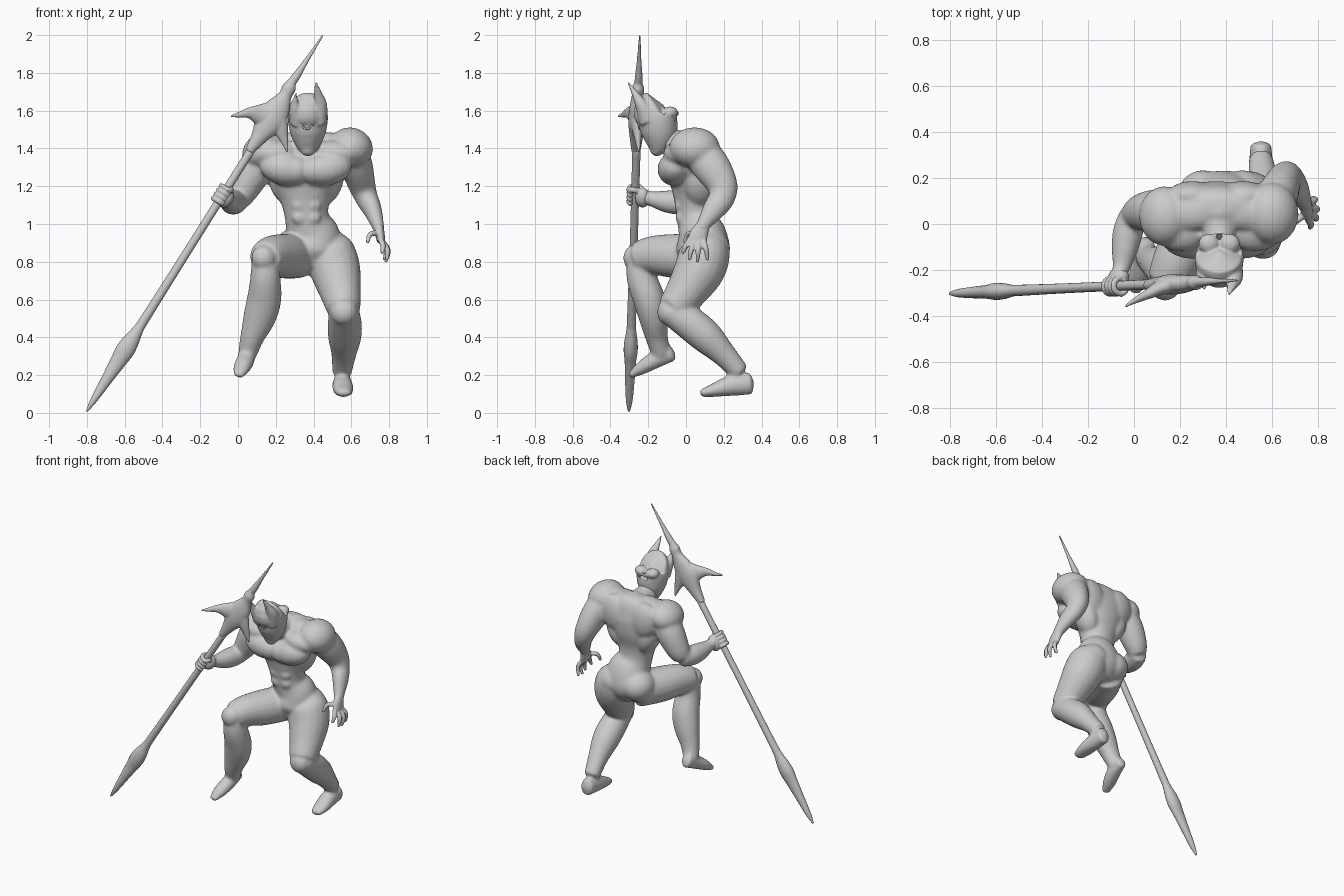
import bpy, bmesh, math
from mathutils import Vector, Matrix

X, Y = Vector((1, 0, 0)), Vector((0, 1, 0))


def loft(bm, pts, ref=X, sides=20, sub=5):
    """Smooth elliptical tube through (x, y, z, r_side[, r_depth]) stations."""
    p = [Vector(q if len(q) == 5 else (*q, q[3])) for q in pts]
    fine = []
    for i in range(len(p) - 1):
        a, b, c, d = p[max(i - 1, 0)], p[i], p[i + 1], p[min(i + 2, len(p) - 1)]
        for k in range(sub):
            t = k / sub
            fine.append(0.5 * (2 * b + (c - a) * t + (2 * a - 5 * b + 4 * c - d) * t * t
                               + (3 * b - a - 3 * c + d) * t ** 3))
    fine.append(p[-1])
    centers = [Vector(q[:3]) for q in fine]
    rings = []
    for i, q in enumerate(fine):
        t = (centers[min(i + 1, len(fine) - 1)] - centers[max(i - 1, 0)]).normalized()
        u = (ref - t * ref.dot(t)).normalized()
        v = t.cross(u)
        ru, rv = max(q[3], .002), max(q[4], .002)
        rings.append([bm.verts.new(centers[i] + u * ru * math.cos(a) + v * rv * math.sin(a))
                      for a in (2 * math.pi * k / sides for k in range(sides))])
    for r, s in zip(rings, rings[1:]):
        for k in range(sides):
            j = (k + 1) % sides
            bm.faces.new((r[k], r[j], s[j], s[k]))
    # rounded end caps
    for ring, inner, c, r in ((rings[0], rings[1], centers[0], fine[0]),
                              (rings[-1], rings[-2], centers[-1], fine[-1])):
        mid = sum((w.co for w in inner), Vector()) / sides
        tip = bm.verts.new(c + (c - mid).normalized() * min(r[3], r[4]) * .4)
        for k in range(sides):
            bm.faces.new((ring[k], ring[(k + 1) % sides], tip))


def blob(bm, loc, size, tilt=0):
    m = Matrix.Translation(loc) @ Matrix.Rotation(tilt, 4, 'Y') @ Matrix.Diagonal((*size, 1))
    bmesh.ops.create_uvsphere(bm, u_segments=20, v_segments=12, radius=1, matrix=m)


def finish(bm, name, voxel=None, smooth=3):
    bmesh.ops.recalc_face_normals(bm, faces=bm.faces)
    for f in bm.faces:
        f.smooth = True
    me = bpy.data.meshes.new(name)
    bm.to_mesh(me)
    bm.free()
    ob = bpy.data.objects.new(name, me)
    bpy.context.collection.objects.link(ob)
    if voxel:
        m = ob.modifiers.new("blend", 'REMESH')
        m.mode, m.voxel_size, m.use_smooth_shade = 'VOXEL', voxel, True
        s = ob.modifiers.new("soften", 'SMOOTH')
        s.factor, s.iterations = .5, smooth
    return ob


# ---- body: torso, legs and arms blended into one skin
b = bmesh.new()
loft(b, [(.38, .08, .765, .10, .09), (.385, .09, .85, .16, .14), (.39, .085, .94, .15, .13),
         (.365, .055, 1.03, .116, .103), (.357, .045, 1.13, .135, .108), (.355, .045, 1.24, .19, .135),
         (.36, .045, 1.35, .24, .14), (.37, .055, 1.43, .21, .11), (.37, .045, 1.475, .11, .06)], sides=32)
loft(b, [(.37, .04, 1.40, .09), (.37, -.04, 1.425, .072), (.37, -.13, 1.46, .062)])    # neck
for s in (-1, 1):
    blob(b, (.36 + s * .105, -.06, 1.29), (.14, .092, .088), s * -.15)                 # chest muscle
    blob(b, (.355 + s * .045, -.065, 1.285), (.075, .085, .08))                        # inner chest
    blob(b, (.365 + s * .16, -.015, 1.375), (.13, .105, .07), s * .1)                  # collar
    blob(b, (.365 + s * .11, .125, 1.35), (.11, .062, .13), s * .3)                    # shoulder blade
    blob(b, (.36 + s * .12, .07, 1.22), (.075, .09, .13), s * .35)                     # side of back
    blob(b, (.37 + s * .14, .05, 1.425), (.13, .085, .055), s * .25)                   # neck muscle
    blob(b, (.385 + s * .085, .115, .87), (.115, .12, .105))                           # buttock
    for k in range(3):
        blob(b, (.362 + s * .036, -.04 + .005 * k, 1.165 - .065 * k), (.042, .026, .038))  # abs

# raised leg
loft(b, [(.32, .10, .83, .118), (.24, -.05, .83, .118), (.18, -.17, .835, .103), (.142, -.25, .82, .088)])
loft(b, [(.143, -.235, .84, .07), (.145, -.235, .72, .08), (.138, -.195, .60, .091, .085),
         (.112, -.172, .50, .086, .076), (.075, -.155, .40, .064, .06), (.05, -.13, .31, .05)])
blob(b, (.135, -.275, .82), (.065, .058, .068))
loft(b, [(.052, -.075, .325, .038, .052), (.04, -.165, .28, .048, .046), (.02, -.235, .238, .046, .036),
         (.003, -.295, .198, .028, .016)])
# standing leg
loft(b, [(.46, .10, .91, .10), (.485, .10, .85, .133), (.515, .07, .755, .134), (.542, 0, .64, .11),
         (.56, -.065, .55, .09)])
loft(b, [(.562, -.085, .545, .077), (.565, .02, .475, .09), (.565, .11, .40, .088),
         (.56, .20, .31, .066), (.55, .285, .215, .052)])
blob(b, (.56, -.095, .535), (.072, .058, .072))
loft(b, [(.55, .345, .155, .046, .058), (.553, .24, .145, .054, .056), (.558, .155, .122, .054, .038),
         (.56, .08, .104, .038, .02)])

# hanging arm
blob(b, (.60, .045, 1.405), (.117, .135, .105), .4)
loft(b, [(.58, .05, 1.41, .095), (.625, .13, 1.31, .088, .10), (.655, .19, 1.21, .073, .083),
         (.68, .19, 1.14, .061, .07), (.71, .15, 1.08, .051, .062), (.738, .095, 1.0, .035, .039),
         (.745, .08, .97, .031, .041)])

# bent arm reaching for the staff
blob(b, (.13, .035, 1.385), (.112, .13, .095), -.5)
loft(b, [(.15, .05, 1.38, .09), (.085, .055, 1.28, .094), (.03, .05, 1.18, .079),
         (.0, .035, 1.125, .063)])
loft(b, [(.0, .05, 1.12, .058), (-.025, -.03, 1.115, .066), (-.04, -.11, 1.12, .058),
         (-.055, -.19, 1.135, .039), (-.07, -.235, 1.15, .036, .044)])
finish(b, "body", .0085, 14)

# ---- open hand: palm, four fingers and thumb
o = bmesh.new()
loft(o, [(.738, .095, 1.0, .03, .034), (.75, .07, .95, .026, .048), (.757, .058, .91, .022, .05)])
for root, mid, tip in (((.755, .022, .92), (.768, -.003, .88), (.762, -.018, .845)),
                       ((.76, .045, .91), (.79, .028, .865), (.788, .018, .81)),
                       ((.76, .07, .91), (.795, .065, .86), (.782, .06, .80)),
                       ((.758, .09, .915), (.785, .105, .87), (.775, .115, .81)),
                       ((.74, .04, .95), (.70, .01, .945), (.685, -.008, .90))):
    loft(o, [(*root, .016), (*mid, .0145), (*tip, .009)], ref=Y, sides=10)
finish(o, "open_hand", .0055, 2)

# ---- staff
LOW, TOP = Vector((-.80, -.302, .01)), Vector((.45, -.245, 1.995))


def along(t):
    return tuple(LOW.lerp(TOP, t))


staff = bmesh.new()
loft(staff, [(*along(t), ry, r) for t, ry, r in
             ((0, .006, .005), (.03, .018, .018), (.09, .026, .032), (.13, .03, .042), (.16, .037, .05),
              (.185, .035, .045), (.215, .026, .03), (.25, .024, .025), (.45, .021, .022),
              (.72, .022, .022))], ref=Y, sides=18)
finish(staff, "staff_shaft")

# ---- staff head: core blade plus two curved side spikes
h = bmesh.new()
loft(h, [(.06, -.265, 1.385, .024), (.115, -.263, 1.465, .036, .046), (.165, -.262, 1.545, .044, .08),
         (.21, -.26, 1.61, .04, .068), (.25, -.255, 1.68, .032, .036), (.27, -.254, 1.72, .032, .037),
         (.285, -.252, 1.75, .022, .025), (.31, -.25, 1.785, .02, .022), (.365, -.248, 1.87, .012, .013),
         (.45, -.245, 2.0, .005, .006)], ref=Y)
loft(h, [(.19, -.262, 1.57, .04, .075), (.12, -.275, 1.578, .034, .06), (.06, -.305, 1.588, .022, .03),
         (.0, -.335, 1.577, .012, .014), (-.04, -.36, 1.57, .005)], ref=Y)
loft(h, [(.20, -.262, 1.58, .04, .062), (.222, -.258, 1.51, .03, .045), (.243, -.254, 1.45, .018, .024),
         (.262, -.25, 1.38, .005)], ref=Y)
finish(h, "staff_head", .006, 2)

# ---- gripping hand: palm, thumb and four fingers curled round the shaft
g = bmesh.new()
axis = (TOP - LOW).normalized()
su = (X - axis * axis.x).normalized()
sv = axis.cross(su)
grip = LOW.lerp(TOP, .575)
blob(g, grip + Vector((.015, .04, -.012)), (.042, .04, .055), .5)
for k in range(4):
    c = grip + axis * (k - 1.5) * .026
    loft(g, [(*(c + (su * math.cos(a) + sv * math.sin(a)) * .033), .0135)
             for a in (math.radians(40 + 40 * j) for j in range(8))], ref=axis, sides=10, sub=3)
loft(g, [(*(grip + Vector((.03, .03, .02))), .018), (*(grip + Vector((.045, -.015, .03))), .015),
         (*(grip + Vector((.02, -.04, .03))), .011)], ref=Vector((0, 0, 1)), sides=10)
finish(g, "gripping_hand", .004, 1)

# ---- horned helmet head
hd = bmesh.new()
loft(hd, [(.37, -.165, 1.368, .026, .022), (.37, -.15, 1.41, .06, .06), (.37, -.143, 1.47, .09, .092),
          (.37, -.148, 1.54, .105, .106), (.37, -.158, 1.59, .104, .12), (.37, -.145, 1.605, .094, .108)], sides=28)
loft(hd, [(.43, -.19, 1.55, .042, .06), (.434, -.235, 1.63, .038, .035), (.424, -.27, 1.69, .022, .018),
          (.411, -.31, 1.755, .004)])
loft(hd, [(.31, -.19, 1.55, .042, .06), (.302, -.235, 1.61, .032, .035), (.302, -.26, 1.65, .017, .016),
          (.308, -.285, 1.695, .004)])
for s in (-1, 1):
    blob(hd, (.37 + s * .045, -.085, 1.59), (.045, .043, .032))                         # rear ridge
finish(hd, "helmet_head", .007, 4)

# ---- raised spiral eye on the face
e = bmesh.new()
loft(e, [(.367 + r * math.cos(a), -.251 - .25 * r * math.sin(a), 1.522 + r * math.sin(a), .005)
         for a, r in ((j * .6, .032 - .0016 * j) for j in range(16))], ref=Y, sides=8, sub=2)
finish(e, "face_spiral")
